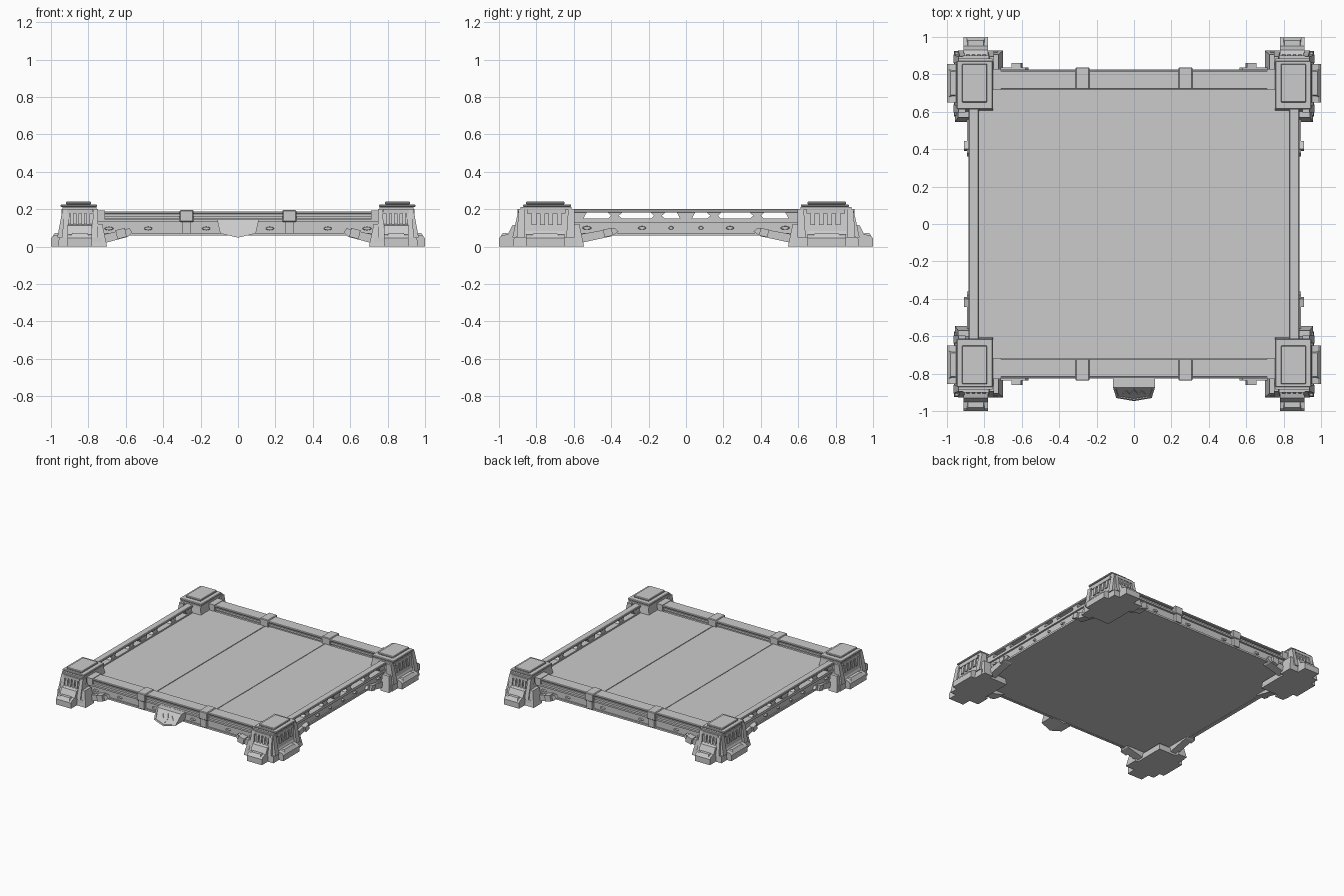
import bpy, bmesh, math
from mathutils import Matrix, Vector

if "Cube" in bpy.data.objects:
    bpy.data.objects.remove(bpy.data.objects["Cube"], do_unlink=True)

grey = bpy.data.materials.new("plain grey")
grey.use_nodes = True
tone = (0.6, 0.6, 0.6, 1)
grey.diffuse_color = tone
grey.node_tree.nodes["Principled BSDF"].inputs["Base Color"].default_value = tone


def finish(name, bm, mirror="XY", bevel=0):
    """Turn a bmesh into an object, mirrored across the named axes."""
    bmesh.ops.recalc_face_normals(bm, faces=bm.faces)
    mesh = bpy.data.meshes.new(name)
    bm.to_mesh(mesh)
    bm.free()
    mesh.materials.append(grey)
    ob = bpy.data.objects.new(name, mesh)
    bpy.context.collection.objects.link(ob)
    if bevel:
        mod = ob.modifiers.new("bevel", "BEVEL")
        mod.width, mod.segments = bevel, 1
    if mirror:
        mod = ob.modifiers.new("mirror", "MIRROR")
        mod.use_axis = ("X" in mirror, "Y" in mirror, False)
        mod.use_mirror_merge = False
    return ob


def block(name, x, y, z, top_x=None, top_y=None, mirror="XY", bevel=0):
    """Box between ranges, with an optional different top rectangle."""
    bm = bmesh.new()
    rings = []
    for (xr, yr, h) in ((x, y, z[0]), (top_x or x, top_y or y, z[1])):
        rings.append([bm.verts.new((xr[i], yr[j], h)) for i, j in ((0, 0), (1, 0), (1, 1), (0, 1))])
    low, high = rings
    bm.faces.new(low)
    bm.faces.new(high)
    for i in range(4):
        k = (i + 1) % 4
        bm.faces.new((low[i], low[k], high[k], high[i]))
    return finish(name, bm, mirror, bevel)


def prism(name, profile, span, along, mirror="XY"):
    """Profile of (horizontal, z) pairs, extruded along x or y."""
    bm = bmesh.new()
    rings = []
    for s in span:
        rings.append([bm.verts.new((s, p, z) if along == "X" else (p, s, z)) for p, z in profile])
    a, b = rings
    bm.faces.new(a)
    bm.faces.new(b)
    for i in range(len(a)):
        k = (i + 1) % len(a)
        bm.faces.new((a[i], a[k], b[k], b[i]))
    return finish(name, bm, mirror)


def boss(name, centre, facing, width, mirror):
    """Oval stud on a wall, facing along x or y."""
    bm = bmesh.new()
    bmesh.ops.create_cone(bm, cap_ends=True, segments=12, radius1=1, radius2=0.7, depth=1)
    turn = Matrix.Rotation(math.radians(-90), 4, "X")
    if facing == "X":
        turn = Matrix.Rotation(math.radians(-90), 4, "Z") @ turn
    size = Matrix.Diagonal((width, 0.011, 0.02, 1))
    bmesh.ops.transform(bm, verts=bm.verts, matrix=Matrix.Translation(Vector(centre)) @ turn @ size)
    return finish(name, bm, mirror)


# Deck slab and floor panels
block("deck_slab", (-0.87, 0.87), (-0.81, 0.81), (0.062, 0.138), mirror="")
block("centre_floor_panel", (-0.262, 0.262), (-0.72, 0.72), (0.138, 0.142), mirror="")
block("side_floor_panel", (0.268, 0.825), (-0.72, 0.72), (0.138, 0.143), mirror="X")

# Front and back railing
block("end_rail_top", (-0.77, 0.77), (0.72, 0.82), (0.174, 0.189), mirror="Y", bevel=0.004)
block("end_rail_core", (-0.77, 0.77), (0.74, 0.79), (0.138, 0.176), mirror="Y")
block("end_rail_bar", (-0.73, 0.73), (0.73, 0.813), (0.15, 0.165), mirror="Y")
block("end_beam_lip", (-0.76, 0.76), (0.8, 0.826), (0.132, 0.146), mirror="Y")
block("end_beam_foot", (-0.72, 0.72), (0.8, 0.82), (0.06, 0.074), mirror="Y")
block("end_rail_clamp", (0.237, 0.312), (0.72, 0.838), (0.132, 0.196), bevel=0.005)
block("lower_clamp", (0.25, 0.3), (0.8, 0.832), (0.07, 0.135))
block("rail_end_bracket", (0.71, 0.78), (0.716, 0.83), (0.138, 0.193))

# Side railing with open windows
block("side_rail_top", (0.83, 0.884), (-0.62, 0.62), (0.182, 0.201), mirror="X", bevel=0.004)
block("side_rail_sill", (0.83, 0.884), (-0.62, 0.62), (0.13, 0.15), mirror="X")
block("side_beam_foot", (0.85, 0.88), (-0.6, 0.6), (0.06, 0.074), mirror="X")
for p in (-0.38, -0.15, 0.15, 0.38):
    prism("side_rail_post", [(p - 0.04, 0.148), (p + 0.04, 0.148), (p + 0.02, 0.165),
                             (p + 0.04, 0.184), (p - 0.04, 0.184), (p - 0.02, 0.165)],
          (0.838, 0.878), "X", "X")
prism("side_rail_middle_post", [(-0.03, 0.148), (0.03, 0.148), (0.05, 0.184), (-0.05, 0.184)],
      (0.838, 0.878), "X", "X")
prism("side_rail_gusset", [(0.55, 0.148), (0.62, 0.148), (0.62, 0.184), (0.53, 0.184)],
      (0.838, 0.878), "X")

# Oval studs on the beams
for p, w in ((0.17, 0.025), (0.48, 0.025), (0.69, 0.028)):
    boss("end_beam_stud", (p, 0.812, 0.097), "Y", w, "XY")
for p, w in ((0.08, 0.015), (0.235, 0.025), (0.53, 0.028)):
    boss("side_beam_stud", (0.872, p, 0.1), "X", w, "XY")

# Sloping braces beside the towers, each with a clamp
prism("end_brace", [(0.74, 0.012), (0.74, 0.06), (0.58, 0.098), (0.565, 0.075), (0.59, 0.052)],
      (0.77, 0.838), "Y")
prism("end_brace_clamp", [(0.645, 0.04), (0.655, 0.088), (0.605, 0.1), (0.595, 0.053)],
      (0.78, 0.86), "Y")
prism("side_brace", [(0.6, 0.012), (0.6, 0.06), (0.38, 0.1), (0.36, 0.08), (0.4, 0.055)],
      (0.83, 0.892), "X")
prism("side_brace_clamp", [(0.435, 0.05), (0.445, 0.09), (0.4, 0.1), (0.39, 0.06)],
      (0.84, 0.908), "X")

# Corner towers
block("tower_core", (0.735, 0.955), (0.585, 0.915), (0, 0.206), (0.762, 0.928), (0.615, 0.882))
block("tower_plinth", (0.725, 0.962), (0.575, 0.925), (0, 0.05), (0.73, 0.957), (0.58, 0.92))
block("inner_end_wing", (0.7, 0.78), (0.82, 0.927), (0, 0.12), (0.725, 0.78), (0.82, 0.905))
block("inner_side_wing", (0.88, 0.957), (0.545, 0.63), (0, 0.12), (0.88, 0.94), (0.57, 0.63))
for x in (0.748, 0.905):
    block("end_face_rib", (x, x + 0.035), (0.86, 0.928), (0.05, 0.2), (x, x + 0.025), (0.85, 0.895))
for y in (0.595, 0.86):
    block("side_face_rib", (0.9, 0.966), (y, y + 0.045), (0.05, 0.2), (0.9, 0.938), (y, y + 0.035))

# Stepped feet
foot = [(0, 0), (0.12, 0), (0.12, 0.045), (0.105, 0.06), (0.072, 0.066), (0.05, 0.112), (0, 0.125)]
prism("end_foot", [(0.88 + p, z) for p, z in foot], (0.78, 0.912), "X")
prism("side_foot", [(0.88 + p, z) for p, z in foot], (0.65, 0.855), "Y")
block("end_toe_cap", (0.795, 0.897), (0.955, 0.995), (0.05, 0.072), (0.805, 0.887), (0.955, 0.98))
block("side_toe_cap", (0.955, 0.995), (0.675, 0.83), (0.05, 0.072), (0.955, 0.98), (0.69, 0.815))

# Louvred windows on the outer tower faces
for i in range(4):
    x = 0.792 + i * 0.029
    block("end_louvre", (x, x + 0.017), (0.87, 0.907), (0.115, 0.182), (x, x + 0.017), (0.87, 0.897))
    y = 0.665 + i * 0.045
    block("side_louvre", (0.92, 0.949), (y, y + 0.025), (0.115, 0.182), (0.92, 0.94), (y, y + 0.025))
block("end_lintel", (0.775, 0.915), (0.86, 0.9), (0.178, 0.2))
block("side_lintel", (0.9, 0.943), (0.645, 0.85), (0.178, 0.2))

# Tower caps
block("cap_collar", (0.757, 0.938), (0.613, 0.886), (0.198, 0.212))
block("cap_plate", (0.755, 0.948), (0.614, 0.872), (0.212, 0.226), bevel=0.004)
block("cap_slab", (0.785, 0.92), (0.65, 0.856), (0.226, 0.241), bevel=0.004)

# Front shield, leaning so that its lower edge stands forward
shield = [(-0.112, 0.145), (0.112, 0.145), (0.095, 0.07), (0, 0.048), (-0.095, 0.07)]


def lean(z):
    return -0.868 - (0.145 - z) * 0.75


def plate(name, outline, back, lift):
    bm = bmesh.new()
    front = [bm.verts.new((x, lean(z) - lift, z)) for x, z in outline]
    rear = [bm.verts.new((x, back if back else lean(z) + 0.004, z)) for x, z in outline]
    bm.faces.new(front)
    bm.faces.new(rear)
    for i in range(len(front)):
        k = (i + 1) % len(front)
        bm.faces.new((front[i], front[k], rear[k], rear[i]))
    return finish(name, bm, "")


plate("front_shield", shield, -0.8, 0)
for i in range(5):
    a, b = shield[i], shield[(i + 1) % 5]
    inner = [(p[0] * 0.87, 0.1 + (p[1] - 0.1) * 0.84) for p in (b, a)]
    plate("shield_rim", [a, b] + inner, None, 0.006)

# Plain diamond and leaf relief on the shield
plate("shield_diamond", [(0, 0.127), (0.017, 0.1), (0, 0.067), (-0.017, 0.1)], None, 0.005)
for s in (-1, 1):
    plate("shield_leaf", [(s * 0.022, 0.092), (s * 0.04, 0.118), (s * 0.062, 0.096), (s * 0.04, 0.08)],
          None, 0.005)
